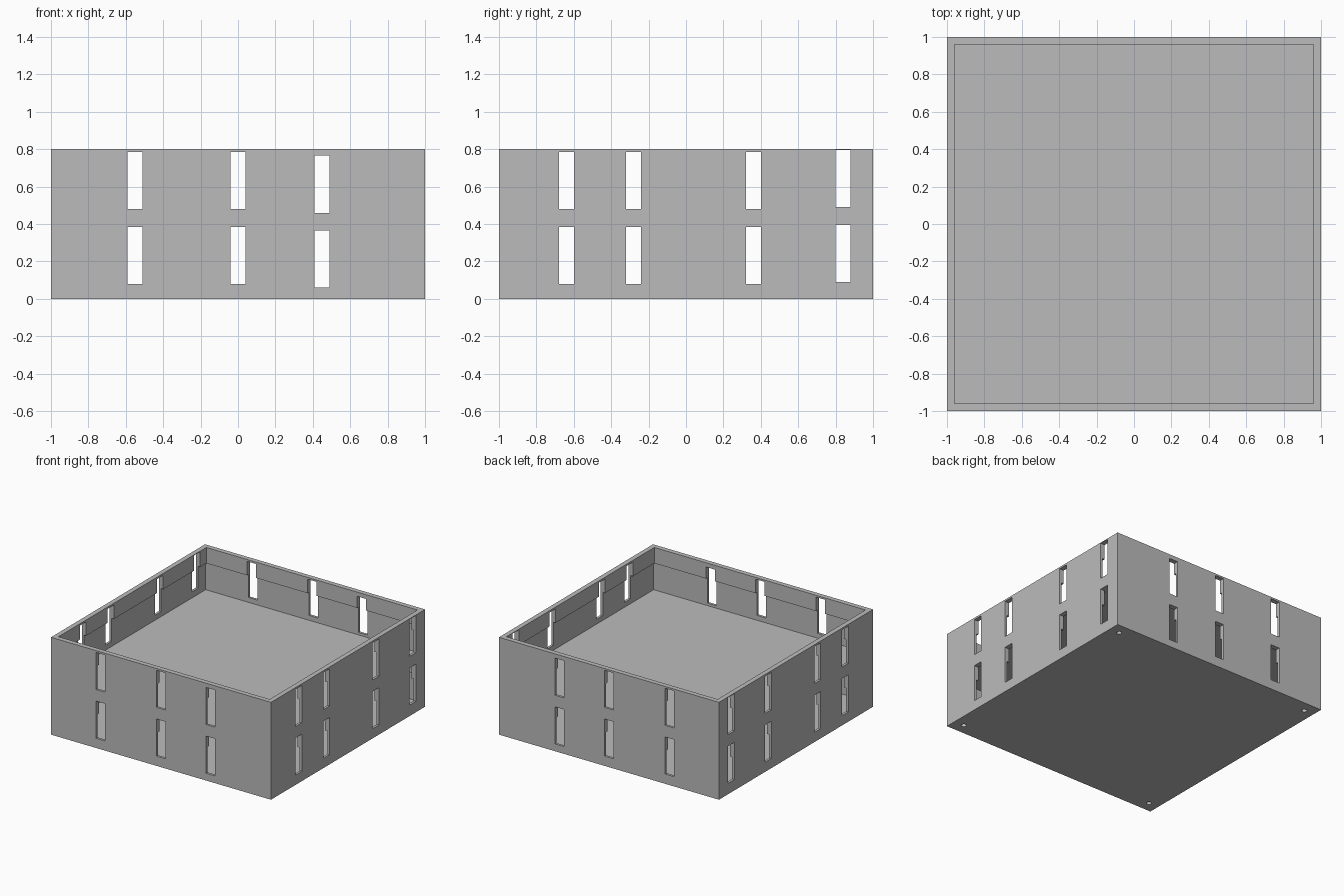
import bpy
import bmesh
from mathutils import Matrix

cube = bpy.data.objects.get("Cube")
if cube:
    bpy.data.objects.remove(cube, do_unlink=True)

STOREY = 0.4      # height of one storey
RIM = 0.96        # inner half width at the thick upper rim
WALL = 0.98       # inner half width at the thin lower wall
FLOOR = 0.04      # floor thickness
STEP = 0.27       # height where the rim starts

grey = bpy.data.materials.new("plain_grey")
grey.use_nodes = True
colour = (0.5, 0.5, 0.5, 1)
grey.diffuse_color = colour
grey.node_tree.nodes["Principled BSDF"].inputs["Base Color"].default_value = colour


def square_shell(bm, profile):
    """Closed shell of stacked square rings, each (half width, height)."""
    rings = [[bm.verts.new((x * h, y * h, z)) for x, y in
              ((-1, -1), (1, -1), (1, 1), (-1, 1))] for h, z in profile]
    for a, b in zip(rings, rings[1:]):
        for i in range(4):
            j = (i + 1) % 4
            bm.faces.new((a[i], a[j], b[j], b[i]))
    bm.faces.new(rings[0][::-1])
    bm.faces.new(rings[-1])


def add_box(bm, centre, size):
    bmesh.ops.create_cube(bm, size=1, matrix=Matrix.Translation(centre)
                          @ Matrix.Diagonal((*size, 1)))


def to_object(bm, name):
    mesh = bpy.data.meshes.new(name)
    bm.to_mesh(mesh)
    bm.free()
    obj = bpy.data.objects.new(name, mesh)
    mesh.materials.append(grey)
    bpy.context.collection.objects.link(obj)
    return obj


# Outer walls, rim and upper floor
bm = bmesh.new()
square_shell(bm, [(1, 0), (1, 2 * STOREY), (RIM, 2 * STOREY),
                  (RIM, STOREY + STEP), (WALL, STOREY + STEP),
                  (WALL, STOREY + FLOOR)])
# Enclosed lower storey, turned inward
before = set(bm.faces)
square_shell(bm, [(WALL, FLOOR), (WALL, STEP), (RIM, STEP), (RIM, STOREY)])
bmesh.ops.reverse_faces(bm, faces=[f for f in bm.faces if f not in before])
box = to_object(bm, "two_storey_box")

# Window slots: (position along wall, sill height)
front_slots = [(-0.55, 0.08), (0, 0.08), (0.45, 0.06)]
side_slots = [(-0.64, 0.08), (-0.28, 0.08), (0.36, 0.08), (0.84, 0.09)]
W, H, D = 0.08, 0.305, 0.2
bm = bmesh.new()
for level in (0, STOREY):
    for sign in (-1, 1):
        for x, sill in front_slots:
            add_box(bm, (x, sign, level + sill + H / 2), (W, D, H))
        for y, sill in side_slots:
            add_box(bm, (sign, y, level + sill + H / 2), (D, W, H))
# Small blind holes under the corners
for sx in (-1, 1):
    for sy in (-1, 1):
        bmesh.ops.create_cone(bm, cap_ends=True, segments=24, radius1=0.02,
                              radius2=0.02, depth=0.06,
                              matrix=Matrix.Translation((0.91 * sx, 0.91 * sy, 0)))
cutter = to_object(bm, "slot_cutter")
cutter.hide_render = True

cut = box.modifiers.new("slots", "BOOLEAN")
cut.operation = "DIFFERENCE"
cut.solver = "EXACT"
cut.object = cutter
bpy.ops.object.select_all(action="DESELECT")
bpy.context.view_layer.objects.active = box
box.select_set(True)
bpy.ops.object.modifier_apply(modifier=cut.name)
bpy.data.objects.remove(cutter, do_unlink=True)
bpy.ops.object.shade_smooth_by_angle()
